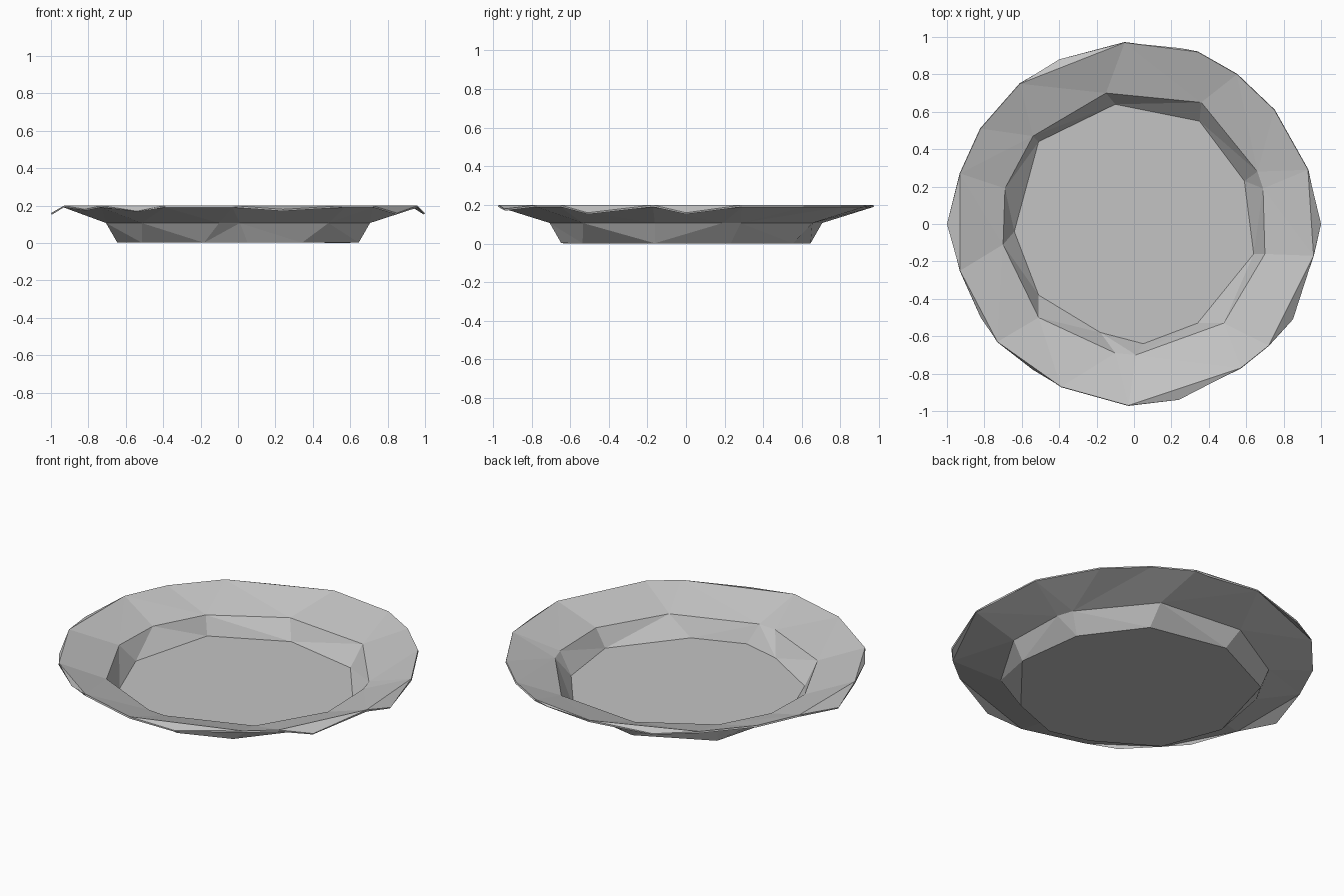
import bpy
import bmesh
import math

cube = bpy.data.objects.get("Cube")
if cube:
    bpy.data.objects.remove(cube, do_unlink=True)

# Plain grey glaze
grey = bpy.data.materials.new("plain grey")
grey.use_nodes = True
colour = (0.55, 0.55, 0.55, 1)
grey.diffuse_color = colour
grey.node_tree.nodes["Principled BSDF"].inputs["Base Color"].default_value = colour

FLOOR_Z, BEND_Z, RIM_Z = 0.01, 0.115, 0.2

# Hand-cut outlines, counter-clockwise
floor_outline = [(.59, .23), (.35, .55), (-.1, .64), (-.51, .44), (-.64, -.04),
                 (-.51, -.38), (-.18, -.58), (.05, -.64), (.34, -.53), (.64, -.16)]
bend_outline = [(.69, .19), (.66, .28), (.36, .65), (-.15, .7), (-.54, .47), (-.69, .19),
                (-.7, -.11), (-.51, -.5), (-.1, -.69), (.01, -.7), (.48, -.53), (.7, -.16)]
rim_outline = [(.93, .29), (.75, .61), (.55, .8), (.34, .92), (-.05, .97), (-.61, .75),
               (-.82, .51), (-.93, .27), (-.93, -.25), (-.73, -.63), (-.39, -.87),
               (-.03, -.97), (.57, -.77), (.72, -.65), (.96, -.17)]
# Chips of the rim that fold down outside the ridge
folded_tips = [(1, 0, .16), (.25, .94, .19), (-.4, .88, .18), (-1, 0, .16),
               (-.82, -.5, .18), (-.54, -.78, .17), (.24, -.94, .18), (.85, -.51, .16)]


def angle(p):
    return math.atan2(p[1], p[0]) % math.tau


def add_ring(bm, outline, z):
    return [bm.verts.new((x, y, z)) for x, y in sorted(outline, key=angle)]


def zip_rings(bm, inner, outer):
    """Join two rings with triangles, walking round both by angle."""
    def turn(ring, k):
        return angle(ring[k % len(ring)].co) + math.tau * (k // len(ring))
    i = j = 0
    while i < len(inner) or j < len(outer):
        a, b = inner[i % len(inner)], outer[j % len(outer)]
        step_inner = j == len(outer) or (
            i < len(inner) and turn(inner, i + 1) < turn(outer, j + 1))
        if step_inner:
            i += 1
            bm.faces.new((a, b, inner[i % len(inner)]))
        else:
            j += 1
            bm.faces.new((a, b, outer[j % len(outer)]))


bm = bmesh.new()
floor = add_ring(bm, floor_outline, FLOOR_Z)
bend = add_ring(bm, bend_outline, BEND_Z)
rim = add_ring(bm, rim_outline, RIM_Z)

# Floor, steep wall and broad rim
bm.faces.new(floor)
zip_rings(bm, floor, bend)
zip_rings(bm, bend, rim)

# Folded rim chips, each hung on the ridge edge it lies beside
for tip in folded_tips:
    after = next((k for k, v in enumerate(rim) if angle(v.co) > angle(tip)), 0)
    bm.faces.new((rim[after - 1], bm.verts.new(tip), rim[after]))

mesh = bpy.data.meshes.new("plate")
bm.to_mesh(mesh)
bm.free()
mesh.materials.append(grey)
plate = bpy.data.objects.new("plate", mesh)
bpy.context.collection.objects.link(plate)

# Thin shell below the upper surface
shell = plate.modifiers.new("thickness", 'SOLIDIFY')
shell.thickness = 0.01
shell.offset = -1
